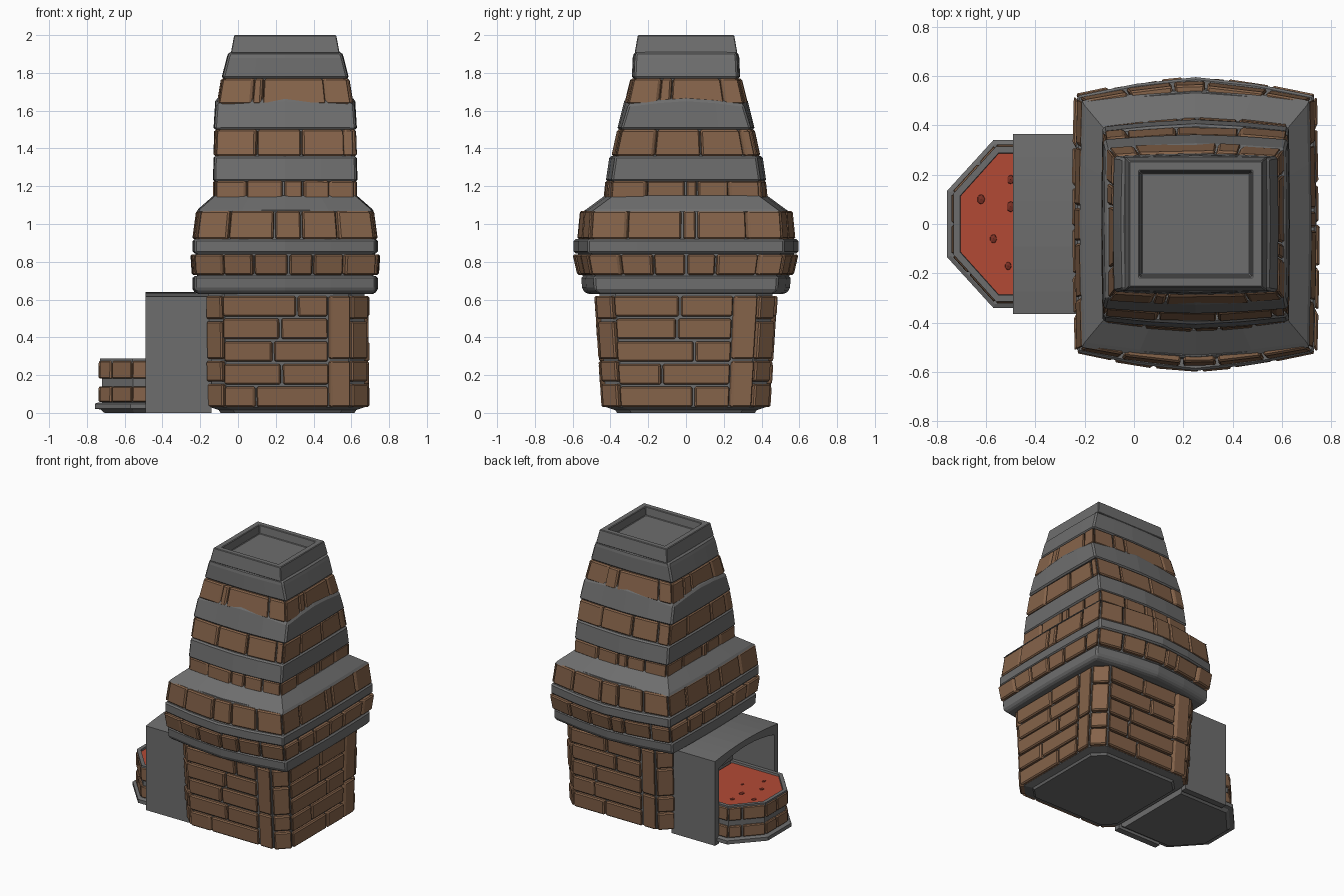
import bpy, bmesh, math, random
from mathutils import Vector

if "Cube" in bpy.data.objects:
    bpy.data.objects.remove(bpy.data.objects["Cube"])

random.seed(4)
CX = 0.25  # tower axis


def material(name, rgb):
    m = bpy.data.materials.new(name)
    m.diffuse_color = (*rgb, 1)
    m.use_nodes = True
    m.node_tree.nodes["Principled BSDF"].inputs["Base Color"].default_value = m.diffuse_color
    return m


STONE = material("grey stone", (0.155, 0.155, 0.155))
BRICK = material("brown brick", (0.235, 0.125, 0.068))
COAL = material("glowing red", (0.45, 0.068, 0.036))
EMBER = material("dark ember", (0.2, 0.03, 0.018))


def finish(name, bm, mat, bevel=0.0):
    bmesh.ops.recalc_face_normals(bm, faces=bm.faces)
    me = bpy.data.meshes.new(name)
    bm.to_mesh(me)
    bm.free()
    me.materials.append(mat)
    ob = bpy.data.objects.new(name, me)
    bpy.context.collection.objects.link(ob)
    if bevel:
        b = ob.modifiers.new("bevel", 'BEVEL')
        b.width = bevel
        b.segments = 1
        b.limit_method = 'ANGLE'
        b.angle_limit = math.radians(40)
    return ob


def loft(name, mat, rings, bevel=0.0):
    """Skin equal-length point rings and cap both ends."""
    bm = bmesh.new()
    vs = [[bm.verts.new(p) for p in r] for r in rings]
    n = len(rings[0])
    for a, b in zip(vs, vs[1:]):
        for i in range(n):
            j = (i + 1) % n
            bm.faces.new((a[i], a[j], b[j], b[i]))
    bm.faces.new(vs[0][::-1])
    bm.faces.new(vs[-1])
    return finish(name, bm, mat, bevel)


def add_brick(bm, outer, depth, centre):
    """Four outer corners, pushed towards the vertical axis to make a block."""
    inner = [Vector((centre[0] + (p.x - centre[0]) * depth,
                     centre[1] + (p.y - centre[1]) * depth, p.z)) for p in outer]
    o = [bm.verts.new(p) for p in outer]
    i = [bm.verts.new(p) for p in inner]
    bm.faces.new(o)
    bm.faces.new(i[::-1])
    for k in range(4):
        m = (k + 1) % 4
        bm.faces.new((o[k], i[k], i[m], o[m]))


# Bulged square plan: section = (z, half x, half y, x bulge, y bulge[, mid lift])
def pt(sec, side, t):
    z, hx, hy, bx, by = sec[:5]
    k = 1 - abs(t) ** 1.5
    z += (sec[5] if len(sec) > 5 else 0) * k
    x, y = [(hx * t, -hy - by * k), (hx + bx * k, hy * t),
            (-hx * t, hy + by * k), (-hx - bx * k, -hy * t)][side]
    return Vector((CX + x, y, z))


def ring(sec):
    return [pt(sec, s, t) for s in range(4) for t in (-1, -0.5, 0, 0.5)]


def band(name, *secs, bevel=0.01):
    loft(name, STONE, [ring(s) for s in secs], bevel)


def course(name, lo, hi, joints):
    """One ring of bricks with a recessed mortar core."""
    bm = bmesh.new()
    for side in range(4):
        ts = [-1] + [j + random.uniform(-.06, .06) for j in joints] + [1]
        for a, b in zip(ts, ts[1:]):
            a, b = a + 0.012, b - 0.012
            grow = random.uniform(0.0, 0.008)
            l2 = (lo[0] + .006, lo[1] + grow, lo[2] + grow, *lo[3:])
            h2 = (hi[0] - .006, hi[1] + grow, hi[2] + grow, *hi[3:])
            add_brick(bm, [pt(l2, side, a), pt(l2, side, b),
                           pt(h2, side, b), pt(h2, side, a)], 0.85, (CX, 0))
    finish(name, bm, BRICK, 0.008)
    band(name + "_mortar", *[(s[0], s[1] - .022, s[2] - .022, *s[3:]) for s in (lo, hi)], bevel=0)


# Tower collar
band("collar_lower_band", (.63, .465, .46, .01, .065), (.655, .48, .485, .01, .065), (.725, .48, .49, .01, .065))
course("collar_lower_bricks", (.725, .48, .5, .01, .07), (.845, .487, .52, .01, .075), (-.65, -.3, .05, .35, .7))
band("collar_middle_band", (.845, .48, .52, .01, .075), (.92, .48, .52, .01, .075))
course("collar_upper_bricks", (.915, .475, .51, .01, .065), (1.075, .455, .5, .01, .06), (-.6, -.1, .15, .65))
band("collar_slope", (1.065, .46, .5, .01, .045), (1.08, .45, .48, .01, .045),
     (1.15, .37, .385, .01, .045), bevel=0)

# Tapering stack
course("stack_bricks_1", (1.13, .37, .395, .005, .035), (1.235, .37, .39, .005, .03), (-.5, 0, .2, .6))
band("stack_band_1", (1.225, .378, .395, .005, .03), (1.36, .374, .375, .005, .03))
course("stack_bricks_2", (1.355, .37, .37, .005, .025), (1.505, .365, .34, .005, .025), (-.45, .25, .8))
band("stack_band_2", (1.5, .375, .345, .005, .02), (1.63, .365, .305, .005, .02, .03),
     (1.65, .33, .28, .005, .02, .025))
course("stack_bricks_3", (1.63, .352, .305, .005, .018), (1.775, .33, .275, .005, .015), (-.5, -.3, .65))
band("stack_band_3", (1.77, .333, .275, .005, .012), (1.88, .305, .27, .005, .012), (1.91, .295, .265, .005, .01))

# Hollow chimney top
band("chimney_rim", (1.905, .288, .272, 0, 0), (2.0, .27, .255, 0, 0),
     (2.0, .228, .215, 0, 0), (1.94, .22, .207, 0, 0), bevel=0.004)


# Chamfered brick base
def octagon(z, s=1.0):
    f = z / .63
    x0, x1, y, c = -.165 - .012 * f, .69, .44 + .04 * f, .09
    pts = [(x0 + c, -y), (x1 - c, -y), (x1, -y + c), (x1, y - c),
           (x1 - c, y), (x0 + c, y), (x0, y - c), (x0, -y + c)]
    return [Vector((.26 + (x - .26) * s, y * s, z)) for x, y in pts]


loft("base_core", STONE, [octagon(0, .83), octagon(.015, .85), octagon(.03, .955), octagon(.64, .955)])


def wall_brick(bm, k, u0, u1, z0, z1):
    def p(u, z):
        o = octagon(z, grow)
        return o[k].lerp(o[(k + 1) % 8], u)
    grow = random.uniform(1.0, 1.015)
    o = octagon(0)
    g = .006 / (o[k] - o[(k + 1) % 8]).length
    add_brick(bm, [p(u0 + g, z0 + .006), p(u1 - g, z0 + .006),
                   p(u1 - g, z1 - .006), p(u0 + g, z1 - .006)], .88, (.26, 0))


bm = bmesh.new()
for k in (0, 2, 4):                       # front, right, back walls
    for r, j in enumerate((.3, .55, .47, .54, .7)):
        z0, z1 = .025 + r * .12, .145 + r * .12
        j = j * .83 if k == 0 else random.uniform(.25, .6)
        wall_brick(bm, k, 0, j, z0, z1)
        wall_brick(bm, k, j, .83, z0, z1)
    wall_brick(bm, k, .83, 1, .025, .28)
    wall_brick(bm, k, .83, 1, .28, .625)
for k in (1, 3, 5, 7):                    # corner columns
    for z0, z1 in ((.025, .16), (.16, .28), (.28, .49), (.49, .625)):
        wall_brick(bm, k, 0, 1, z0, z1)
finish("base_bricks", bm, BRICK, .008)

# Arched hood over the hearth: inverted U profile extruded along x
arch = [i / 4 for i in range(-4, 5)]
outer = [(-.365, 0)] + [(.365 * t, .615 + .025 * (1 - t * t)) for t in arch] + [(.365, 0)]
inner = [(.32, 0)] + [(-.32 * t, .55 + .045 * (1 - t * t)) for t in arch] + [(-.32, 0)]
loft("hearth_hood", STONE, [[Vector((x, y, z)) for y, z in outer + inner] for x in (-.49, -.14)])


# Half-octagon fire bowl
def bowl(z, d=0.0, back=-.16):
    pts = [(back, -.34 + d), (-.57 + d * .4, -.34 + d), (-.757 + d, -.135 + d * .4),
           (-.757 + d, .135 - d * .4), (-.57 + d * .4, .34 - d), (back, .34 - d)]
    return [Vector((x, y, z)) for x, y in pts]


loft("bowl_foot", STONE, [bowl(0, .05), bowl(.018, .03), bowl(.022), bowl(.048), bowl(.055, .015)])
loft("bowl_body", STONE, [bowl(.05, .036), bowl(.262, .036)])
bm = bmesh.new()
for z0, z1 in ((.058, .14), (.182, .275)):
    lo, hi = bowl(z0, .018, -.46), bowl(z1, .02, -.46)
    for k in range(5):
        cuts = (0, .5, 1) if k == 2 else (0, .62, 1) if k in (1, 3) else (0, 1)
        for a, b in zip(cuts, cuts[1:]):
            a, b = a + .02, b - .02
            add_brick(bm, [lo[k].lerp(lo[k + 1], a), lo[k].lerp(lo[k + 1], b),
                           hi[k].lerp(hi[k + 1], b), hi[k].lerp(hi[k + 1], a)], .9, (-.4, 0))
finish("bowl_bricks", bm, BRICK, .006)
loft("bowl_rim", STONE, [bowl(.262, .026), bowl(.288, .026), bowl(.288, .052), bowl(.262, .056)])

# Glowing coal bed with lumps
loft("coal_bed", COAL, [bowl(.255, .053, -.17), bowl(.274, .053, -.17)])
bm = bmesh.new()
for x, y in ((-.57, -.06), (-.51, -.17), (-.5, .18), (-.5, .07), (-.62, .1), (-.42, -.05), (-.35, .14)):
    r = random.uniform(.012, .02)
    new = bmesh.ops.create_icosphere(bm, subdivisions=1, radius=r)["verts"]
    for v in new:
        v.co = Vector((v.co.x + x, v.co.y * 1.3 + y, v.co.z * .45 + .274))
finish("embers", bm, EMBER)
